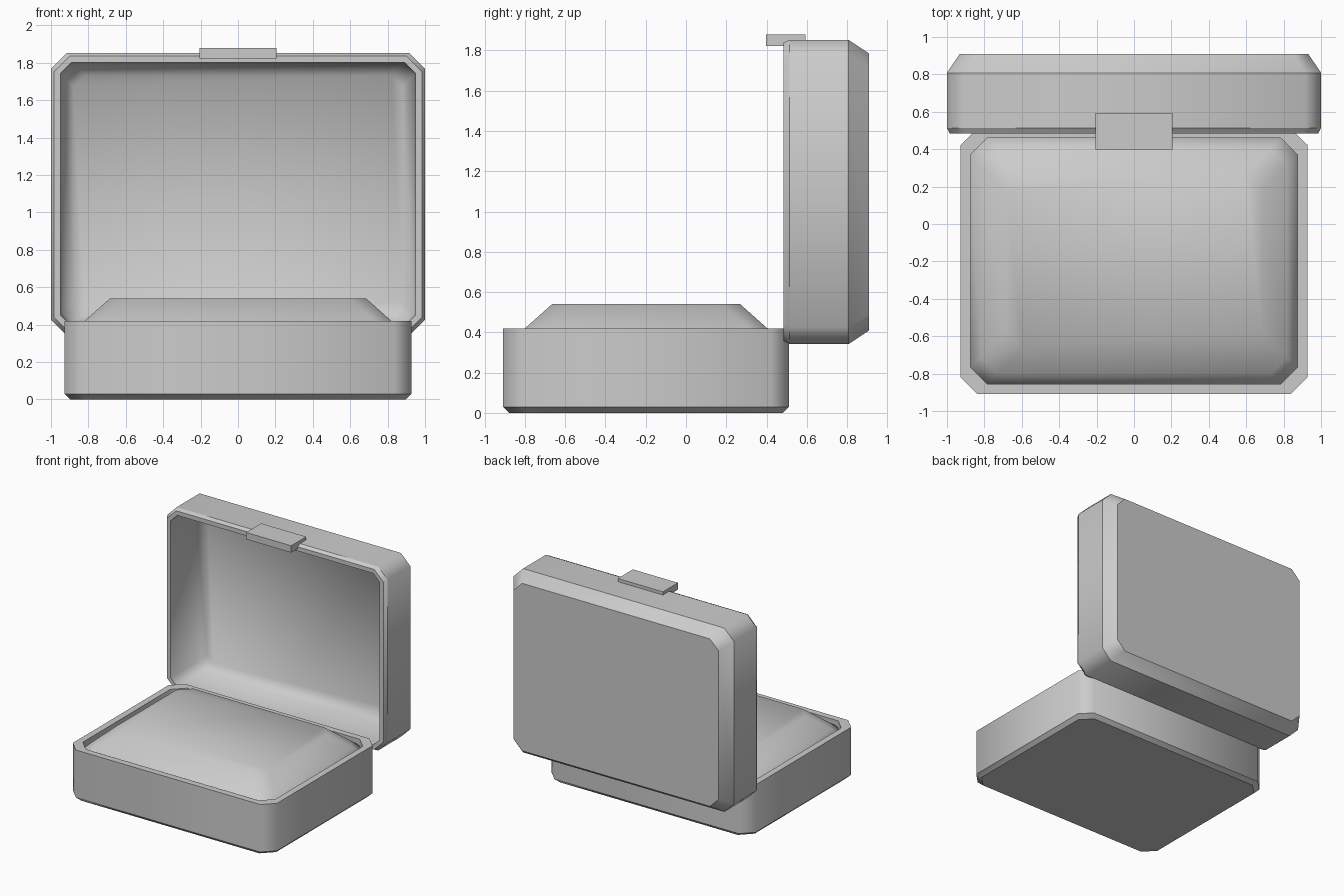
import bpy, bmesh
from mathutils import Matrix, Vector

cube = bpy.data.objects.get("Cube")
if cube:
    bpy.data.objects.remove(cube, do_unlink=True)

GREY = (0.6, 0.6, 0.6, 1)
mat = bpy.data.materials.new("plain grey")
mat.use_nodes = True
mat.diffuse_color = GREY
mat.node_tree.nodes["Principled BSDF"].inputs["Base Color"].default_value = GREY


def finish(bm, name, matrix):
    bmesh.ops.transform(bm, matrix=matrix, verts=bm.verts)
    bmesh.ops.recalc_face_normals(bm, faces=bm.faces)
    mesh = bpy.data.meshes.new(name)
    bm.to_mesh(mesh)
    bm.free()
    mesh.materials.append(mat)
    obj = bpy.data.objects.new(name, mesh)
    bpy.context.collection.objects.link(obj)
    return obj


def octagon(hx, hy, cut, h):
    """Rectangle with its corners cut off, counter-clockwise."""
    quarter = [(hx, hy - cut), (hx - cut, hy)]
    pts = quarter + [(-x, y) for x, y in reversed(quarter)]
    pts += [(-x, -y) for x, y in pts]
    return [Vector((x, y, h)) for x, y in pts]


def loft(name, size, rings, matrix):
    """Skin rings of (inset, corner cut, height, sharp) and cap both ends."""
    bm = bmesh.new()
    loops = [[bm.verts.new(p) for p in octagon(size[0] - i, size[1] - i, c, h)]
             for i, c, h, _ in rings]
    for a, b in zip(loops, loops[1:]):
        for k in range(8):
            n = (k + 1) % 8
            bm.faces.new((a[k], a[n], b[n], b[k]))
    bm.faces.new(loops[0])
    bm.faces.new(loops[-1])
    for f in bm.faces:
        f.smooth = True
    # Keep the creases around each marked ring
    for loop, ring in zip(loops, rings):
        for k in range(8):
            edge = bm.edges.get((loop[k], loop[(k + 1) % 8]))
            edge.smooth = not ring[3]
    return finish(bm, name, matrix)


# Lower tray with a hollow for the cushion
tray_at = Matrix.Translation((0, -0.198, 0))
loft("base_tray", (0.928, 0.71), [
    (0.03, 0.09, 0, True), (0, 0.09, 0.03, True), (0, 0.09, 0.42, True),
    (0.053, 0.09, 0.42, True), (0.053, 0.09, 0.3, True)], tray_at)

# Padded cushion with soft shading
loft("cushion", (0.875, 0.657), [
    (0, 0.09, 0.28, True), (0, 0.09, 0.37, False),
    (0.055, 0.09, 0.42, False), (0.19, 0.09, 0.54, False)], tray_at)

# Upright lid: local height runs towards the front
lid_at = Matrix.Translation((0, 0.908, 1.097)) @ Matrix.Rotation(1.5708, 4, "X")
loft("lid", (1.0, 0.755), [
    (0.067, 0.08, 0, True), (0, 0.085, 0.1, True), (0, 0.085, 0.395, True),
    (0.015, 0.085, 0.425, True), (0.05, 0.06, 0.425, True),
    (0.06, 0.06, 0.12, False), (0.12, 0.06, 0.05, False)], lid_at)

# Clasp tab on the lid's upper edge
bm = bmesh.new()
bmesh.ops.create_cube(bm, size=1)
finish(bm, "clasp", Matrix.Translation((0, 0.495, 1.85))
       @ Matrix.Diagonal((0.41, 0.195, 0.056, 1)))
